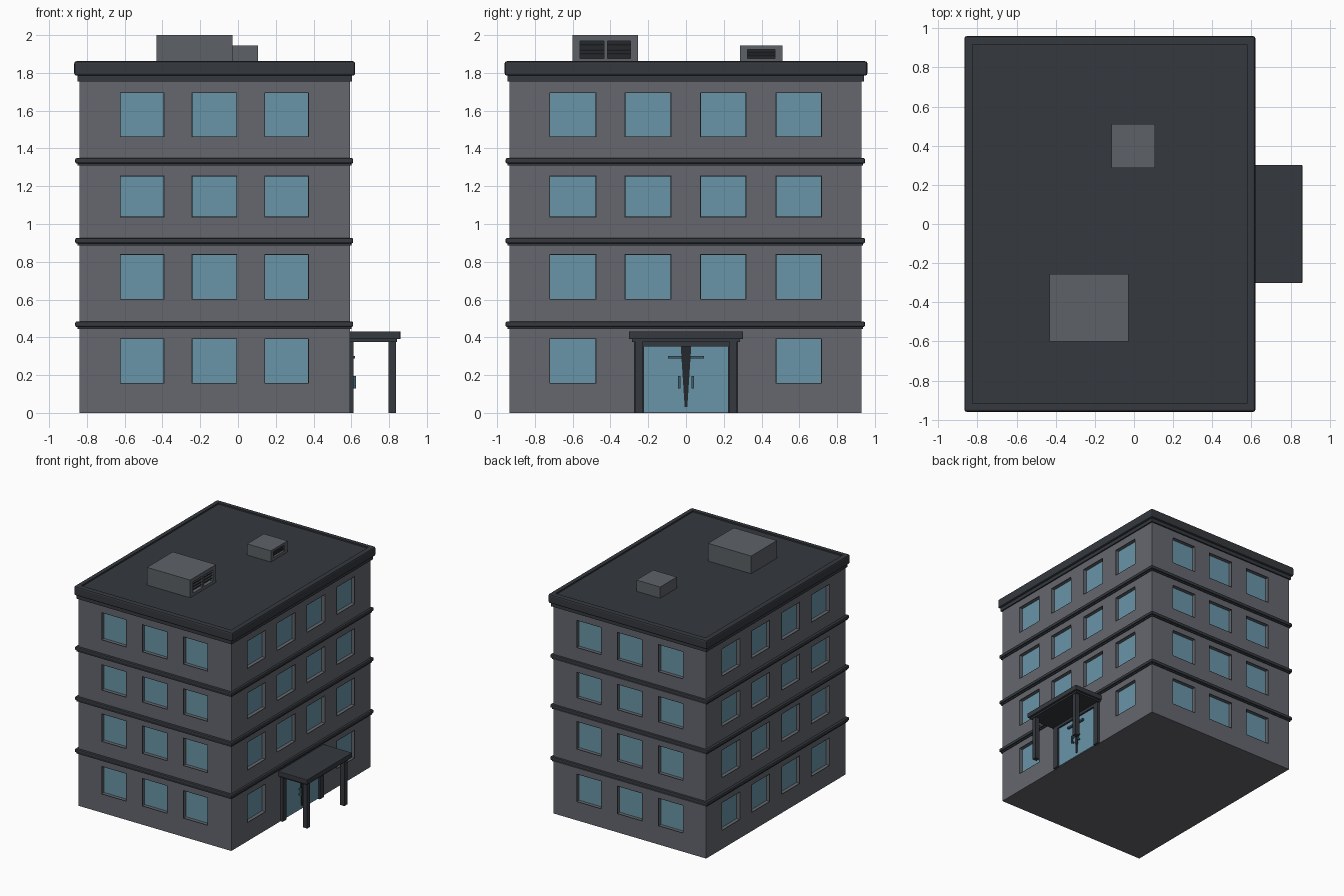
import bpy, bmesh
from mathutils import Vector

if "Cube" in bpy.data.objects:
    bpy.data.objects.remove(bpy.data.objects["Cube"])


def material(name, color):
    m = bpy.data.materials.new(name)
    m.use_nodes = True
    m.diffuse_color = (*color, 1)
    m.node_tree.nodes["Principled BSDF"].inputs["Base Color"].default_value = (*color, 1)
    return m


WALL = material("grey wall", (0.13, 0.135, 0.155))
TRIM = material("dark trim", (0.035, 0.04, 0.048))
GLASS = material("blue glass", (0.14, 0.30, 0.39))
FRAME = material("window frame", (0.018, 0.021, 0.025))
UNIT = material("roof unit grey", (0.11, 0.12, 0.135))
HANDLE = material("door handle blue", (0.05, 0.11, 0.15))


def finish(bm, name, mats):
    mesh = bpy.data.meshes.new(name)
    bm.to_mesh(mesh)
    bm.free()
    for m in mats:
        mesh.materials.append(m)
    ob = bpy.data.objects.new(name, mesh)
    bpy.context.collection.objects.link(ob)
    return ob


def box_mesh(x, y, z):
    bm = bmesh.new()
    bmesh.ops.create_cube(bm, size=1)
    lo, hi = Vector((x[0], y[0], z[0])), Vector((x[1], y[1], z[1]))
    for v in bm.verts:
        v.co = (lo + hi) / 2 + Vector(a * b for a, b in zip(v.co, hi - lo))
    return bm


def box(name, x, y, z, mat, bevel=0):
    ob = finish(box_mesh(x, y, z), name, [mat])
    if bevel:
        mod = ob.modifiers.new("soft edges", "BEVEL")
        mod.width, mod.segments = bevel, 2
    return ob


def inside(value, spans):
    return any(a < value < b for a, b in spans)


def recess(bm, faces, depth):
    """Push faces inwards, leaving reveals around them."""
    for f in bmesh.ops.extrude_discrete_faces(bm, faces=faces)["faces"]:
        shift = f.normal * -depth
        for v in f.verts:
            v.co += shift
        yield f


# Walls with rows of recessed windows
X, Y = (-0.84, 0.592), (-0.935, 0.93)
cols_x = [(-0.625, -0.39), (-0.245, -0.005), (0.14, 0.375)]
cols_y = [(-0.723, -0.475), (-0.325, -0.078), (0.075, 0.32), (0.475, 0.72)]
rows = [(0.155, 0.395), (0.60, 0.84), (1.035, 1.257), (1.46, 1.697)]
bm = box_mesh(X, Y, (0, 1.80))
for axis, spans in enumerate((cols_x, cols_y, rows)):
    for cut in sum(spans, ()):
        normal = Vector((0, 0, 0))
        normal[axis] = 1
        bmesh.ops.bisect_plane(bm, geom=bm.verts[:] + bm.edges[:] + bm.faces[:],
                               plane_co=normal * cut, plane_no=normal)
bm.normal_update()
windows = []
for f in bm.faces:
    c, n = f.calc_center_median(), f.normal
    entrance = n.x > 0.5 and c.z < 0.45 and abs(c.y) < 0.4
    across = inside(c.x, cols_x) if abs(n.y) > 0.5 else inside(c.y, cols_y)
    if abs(n.z) < 0.5 and inside(c.z, rows) and across and not entrance:
        windows.append(f)
for f in bmesh.ops.inset_individual(bm, faces=windows, thickness=0.006)["faces"]:
    f.material_index = 1
for f in recess(bm, windows, 0.03):
    f.material_index = 2
finish(bm, "walls", [WALL, FRAME, GLASS])

# Storey ledges, each a roll over a thin lip
for i, z in enumerate((0.455, 0.897, 1.32)):
    box(f"ledge_{i + 1}", (-0.862, 0.61), (-0.955, 0.948), (z, z + 0.029), TRIM, 0.008)
    box(f"ledge_lip_{i + 1}", (-0.85, 0.60), (-0.945, 0.938), (z - 0.011, z + 0.01), TRIM)

# Cornice and sunken roof
box("cornice_lip", (-0.85, 0.603), (-0.945, 0.942), (1.755, 1.80), TRIM)
bm = box_mesh((-0.867, 0.62), (-0.96, 0.96), (1.785, 1.862))
bmesh.ops.bevel(bm, geom=bm.edges[:], offset=0.012, segments=2, affect="EDGES", profile=0.5)
bm.normal_update()
top = [max(bm.faces, key=lambda f: f.calc_center_median().z)]
bmesh.ops.inset_individual(bm, faces=top, thickness=0.042)
list(recess(bm, top, 0.012))
finish(bm, "roof", [TRIM])


# Rooftop units with louvred vents on the right side
def roof_unit(name, x, y, top_z, vents, vent_z):
    bm = box_mesh(x, y, (1.845, top_z))
    for axis, cuts in ((1, sum(vents, ())), (2, vent_z)):
        for cut in cuts:
            normal = Vector((0, axis == 1, axis == 2))
            bmesh.ops.bisect_plane(bm, geom=bm.verts[:] + bm.edges[:] + bm.faces[:],
                                   plane_co=normal * cut, plane_no=normal)
    bm.normal_update()
    holes = [f for f in bm.faces if f.normal.x > 0.5
             and inside(f.calc_center_median().y, vents)
             and inside(f.calc_center_median().z, [vent_z])]
    for f in recess(bm, holes, 0.03):
        f.material_index = 1
    finish(bm, name, [UNIT, FRAME])
    step = (vent_z[1] - vent_z[0]) / 4
    for j, v in enumerate(vents):
        for k in range(1, 4):
            z = vent_z[0] + k * step
            box(f"{name}_louvre_{j}_{k}", (x[1] - 0.028, x[1] - 0.008), v,
                (z - 0.004, z + 0.004), TRIM)


roof_unit("large_roof_unit", (-0.432, -0.028), (-0.6, -0.255), 2.0,
          [(-0.56, -0.435), (-0.415, -0.295)], (1.875, 1.97))
roof_unit("small_roof_unit", (-0.115, 0.107), (0.287, 0.51), 1.945,
          [(0.325, 0.47)], (1.875, 1.925))

# Entrance canopy
box("canopy", (0.58, 0.86), (-0.302, 0.302), (0.39, 0.432), TRIM, 0.004)
box("canopy_underside", (0.58, 0.842), (-0.285, 0.285), (0.376, 0.395), TRIM)

# Double door
box("door_glass", (0.58, 0.598), (-0.225, 0.225), (0.005, 0.36), GLASS)
box("door_head", (0.58, 0.612), (-0.23, 0.23), (0.352, 0.38), TRIM)
seam = finish(box_mesh((0.59, 0.604), (-0.028, 0.028), (0.03, 0.355)), "door_seam", [FRAME])
for v in seam.data.vertices:
    if v.co.z < 0.1:
        v.co.y *= 0.25

# Paired posts, jambs and handles
for s, side in ((-1, "front"), (1, "back")):
    def pair(name, x, y, z, mat):
        box(f"{side}_{name}", x, sorted((s * y[0], s * y[1])), z, mat)
    pair("canopy_post", (0.796, 0.836), (0.23, 0.268), (0, 0.38), TRIM)
    pair("door_jamb", (0.58, 0.612), (0.222, 0.275), (0, 0.38), TRIM)
    pair("door_push_bar", (0.60, 0.62), (0.02, 0.095), (0.288, 0.302), HANDLE)
    pair("door_pull", (0.612, 0.624), (0.03, 0.042), (0.13, 0.195), HANDLE)
    for z in (0.14, 0.185):
        pair(f"door_pull_mount_{int(z * 1000)}", (0.595, 0.614), (0.03, 0.042),
             (z - 0.005, z + 0.005), HANDLE)
